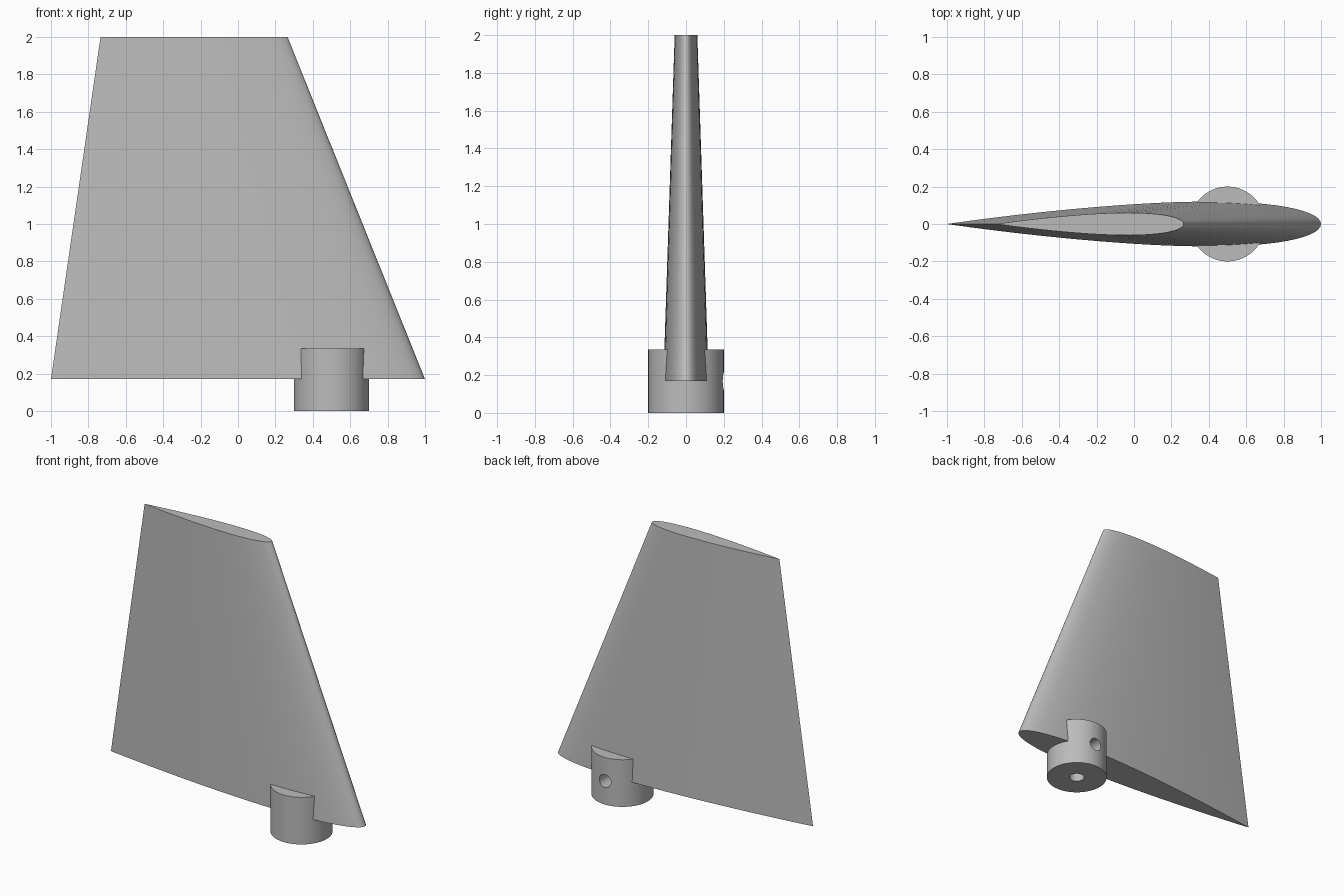
import bpy, bmesh, math

cube = bpy.data.objects.get("Cube")
if cube:
    bpy.data.objects.remove(cube, do_unlink=True)

grey = bpy.data.materials.new("plain grey")
grey.use_nodes = True
COLOUR = (0.5, 0.5, 0.5, 1)
grey.diffuse_color = COLOUR
grey.node_tree.nodes["Principled BSDF"].inputs["Base Color"].default_value = COLOUR

HUB_X, HUB_R, HUB_H = 0.5, 0.2, 0.335
ROOT_Z, TIP_Z = 0.17, 2.0
STEPS = 36


def finish(name, bm):
    bmesh.ops.recalc_face_normals(bm, faces=bm.faces)
    mesh = bpy.data.meshes.new(name)
    bm.to_mesh(mesh)
    bm.free()
    mesh.materials.append(grey)
    obj = bpy.data.objects.new(name, mesh)
    bpy.context.collection.objects.link(obj)
    return obj


def half_thickness(t):
    # Symmetric aerofoil, 12 percent thick, closed at the trailing edge
    return 0.6 * (0.2969 * math.sqrt(t) - 0.126 * t - 0.3516 * t**2
                  + 0.2843 * t**3 - 0.1036 * t**4)


def aerofoil(bm, lead, chord, z):
    ts = [(1 - math.cos(math.pi * i / STEPS)) / 2 for i in range(STEPS + 1)]
    upper = [(t, half_thickness(t)) for t in ts]
    lower = [(t, -h) for t, h in upper[-2:0:-1]]
    return [bm.verts.new((lead - chord * t, chord * h, z)) for t, h in upper + lower]


def cylinder(name, radius, depth, location, rotation=(0, 0, 0), sides=64):
    bpy.ops.mesh.primitive_cylinder_add(vertices=sides, radius=radius, depth=depth,
                                        location=location, rotation=rotation)
    obj = bpy.context.object
    obj.name = name
    obj.data.materials.append(grey)
    return obj


def combine(target, tool, operation):
    mod = target.modifiers.new(operation.lower(), "BOOLEAN")
    mod.operation = operation
    mod.solver = "EXACT"
    mod.object = tool
    bpy.context.view_layer.objects.active = target
    bpy.ops.object.modifier_apply(modifier=mod.name)
    bpy.data.objects.remove(tool, do_unlink=True)


# Tapered fin lofted between root and tip sections
bm = bmesh.new()
root = aerofoil(bm, 1.0, 2.0, ROOT_Z)
tip = aerofoil(bm, 0.265, 1.0, TIP_Z)
count = len(root)
for i in range(count):
    j = (i + 1) % count
    bm.faces.new((root[i], root[j], tip[j], tip[i]))
bm.faces.new(root)
bm.faces.new(tip)
fin = finish("rudder_fin", bm)

# Mounting hub under the leading half
hub = cylinder("hub", HUB_R, HUB_H, (HUB_X, 0, HUB_H / 2))
combine(fin, hub, "UNION")

# Shaft bore from below, and set screw hole from the back
bore = cylinder("shaft_bore", 0.05, 0.6, (HUB_X, 0, -0.03), sides=32)
combine(fin, bore, "DIFFERENCE")
screw = cylinder("screw_hole", 0.046, 0.4, (HUB_X, 0.2, HUB_H / 2),
                 (math.pi / 2, 0, 0), sides=32)
combine(fin, screw, "DIFFERENCE")

# Smooth skin with crisp rims
bpy.ops.object.select_all(action="DESELECT")
fin.select_set(True)
bpy.context.view_layer.objects.active = fin
bpy.ops.object.shade_smooth_by_angle(angle=math.radians(30))
